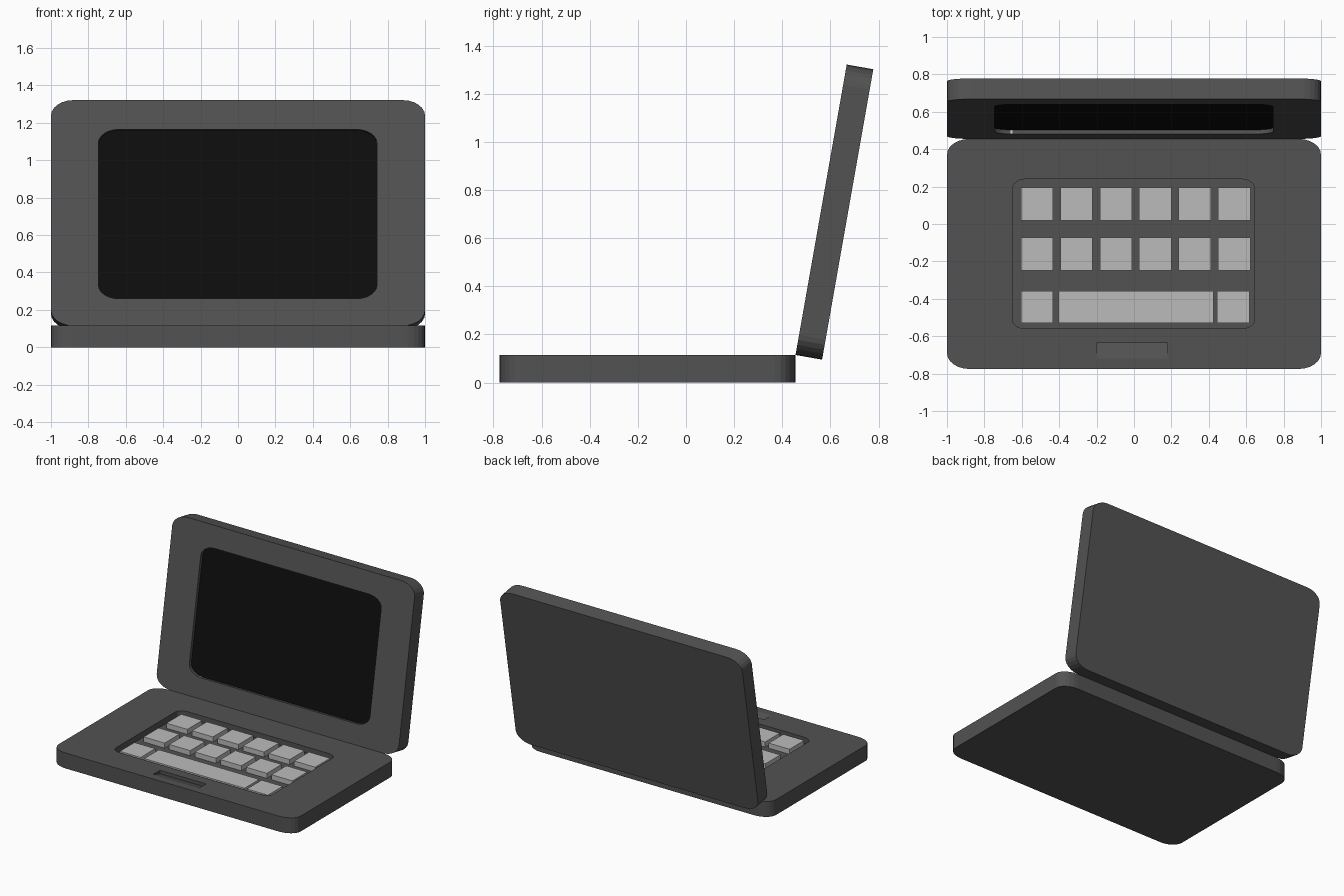
import bpy, bmesh
from math import sin, cos, pi, radians
from mathutils import Matrix

if "Cube" in bpy.data.objects:
    bpy.data.objects.remove(bpy.data.objects["Cube"])


def material(name, v):
    m = bpy.data.materials.new(name)
    m.diffuse_color = (v, v, v, 1)
    m.use_nodes = True
    m.node_tree.nodes["Principled BSDF"].inputs["Base Color"].default_value = m.diffuse_color
    return m


DARK = material("dark_grey", 0.085)
BLACK = material("black", 0.004)
LIGHT = material("light_grey", 0.5)
WHITE = material("white", 0.9)


def prism(name, pts, direction, mat, matrix=Matrix()):
    """Extrude an outline of 3D points along a direction."""
    bm = bmesh.new()
    face = bm.faces.new([bm.verts.new(p) for p in pts])
    ext = bmesh.ops.extrude_face_region(bm, geom=[face])
    verts = [v for v in ext["geom"] if isinstance(v, bmesh.types.BMVert)]
    bmesh.ops.translate(bm, verts=verts, vec=direction)
    bmesh.ops.recalc_face_normals(bm, faces=bm.faces)
    bm.transform(matrix)
    me = bpy.data.meshes.new(name)
    bm.to_mesh(me)
    bm.free()
    me.materials.append(mat)
    ob = bpy.data.objects.new(name, me)
    bpy.context.collection.objects.link(ob)
    return ob


def slab(name, x0, x1, y0, y1, z0, z1, mat, rx=0, ry=0, matrix=Matrix(), seg=6):
    """Flat box, optionally with rounded (elliptical) corners."""
    corners = [(x1 - rx, y1 - ry), (x0 + rx, y1 - ry), (x0 + rx, y0 + ry), (x1 - rx, y0 + ry)]
    pts = []
    for i, (cx, cy) in enumerate(corners):
        for k in range(seg + 1 if rx else 1):
            a = (i + k / seg) * pi / 2
            pts.append((cx + rx * cos(a), cy + ry * sin(a), z0))
    return prism(name, pts, (0, 0, z1 - z0), mat, matrix)


def cut(ob, cutter):
    cutter.hide_render = True
    cutter.hide_set(True)
    mod = ob.modifiers.new("recess", "BOOLEAN")
    mod.operation = "DIFFERENCE"
    mod.solver = "EXACT"
    mod.object = cutter


# Base with keyboard well and finger notch
TOP = 0.115
base = slab("base", -1, 1, -0.775, 0.455, 0, TOP, DARK, 0.12, 0.085)
cut(base, slab("keyboard_cutter", -0.65, 0.645, -0.56, 0.24, 0.07, 0.2, DARK, 0.07, 0.05))
notch = [(-0.2, -0.635, 0.09), (-0.2, -0.635, 0.15), (-0.2, -0.745, 0.15), (-0.2, -0.72, TOP)]
cut(base, prism("notch_cutter", notch, (0.38, 0, 0), DARK))

# Lid, modelled lying flat from the hinge and then tilted up
tilt = Matrix.Translation((0, 0.455, TOP)) @ Matrix.Rotation(radians(80), 4, "X")
lid = slab("lid", -1, 1, 0, 1.225, -0.112, 0, DARK, 0.12, 0.085, tilt)
cut(lid, slab("screen_cutter", -0.747, 0.743, 0.147, 1.066, -0.03, 0.1, DARK, 0.11, 0.075, tilt))
slab("screen", -0.746, 0.742, 0.148, 1.065, -0.035, -0.022, BLACK, 0.11, 0.075, tilt)
slab("indicator_light", -0.68, -0.65, 0.14, 0.149, -0.021, -0.003, WHITE, matrix=tilt)

# Keys: two rows of six, then a row with the space bar
for y in (0.02, -0.248):
    for i in range(6):
        x = -0.605 + i * 0.211
        slab("key", x, x + 0.173, y, y + 0.175, 0.065, 0.108, LIGHT)
for name, x0, x1 in (("left_key", -0.605, -0.433), ("space_bar", -0.403, 0.425), ("right_key", 0.445, 0.618)):
    slab(name, x0, x1, -0.53, -0.357, 0.065, 0.108, LIGHT)
